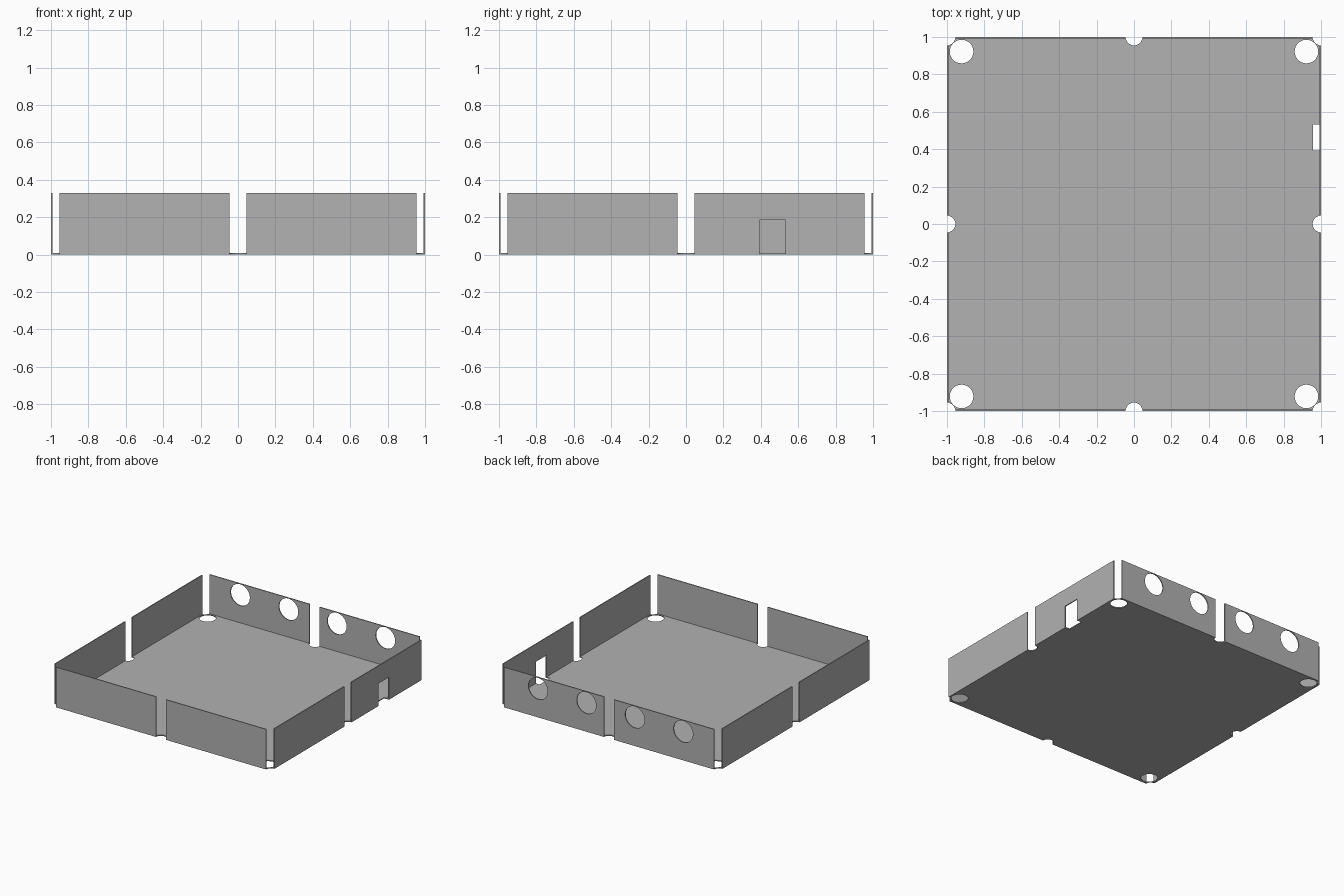
import bpy, bmesh
from math import radians
from mathutils import Matrix, Vector

cube = bpy.data.objects.get("Cube")
if cube:
    bpy.data.objects.remove(cube, do_unlink=True)

HEIGHT = 0.33      # rim height
SHEET = 0.008      # material thickness
GAP = 0.045        # radius of the edge notches
WINDOW = ((0.957, 0.394, -0.1), (1.1, 0.532, 0.185))

grey = bpy.data.materials.new("plain grey")
grey.use_nodes = True
grey.diffuse_color = (0.445, 0.445, 0.445, 1)
grey.node_tree.nodes["Principled BSDF"].inputs["Base Color"].default_value = grey.diffuse_color


def add_box(bm, low, high):
    low, high = Vector(low), Vector(high)
    bmesh.ops.create_cube(bm, size=1, matrix=Matrix.Translation((low + high) / 2)
                          @ Matrix.Diagonal((high - low).to_4d()))


def add_cylinder(bm, centre, radius, tilt=0):
    bmesh.ops.create_cone(bm, cap_ends=True, segments=48, radius1=radius, radius2=radius, depth=0.2,
                          matrix=Matrix.Translation(centre) @ Matrix.Rotation(radians(tilt), 4, "X"))


def make(name, bm):
    mesh = bpy.data.meshes.new(name)
    bm.to_mesh(mesh)
    bm.free()
    mesh.materials.append(grey)
    obj = bpy.data.objects.new(name, mesh)
    bpy.context.collection.objects.link(obj)
    return obj


def cut(obj, bm):
    cutter = make("cutter", bm)
    cutter.hide_render = True
    mod = obj.modifiers.new("cut", "BOOLEAN")
    mod.operation, mod.solver, mod.object = "DIFFERENCE", "EXACT", cutter
    bpy.context.view_layer.objects.active = obj
    bpy.ops.object.modifier_apply(modifier=mod.name)
    bpy.data.objects.remove(cutter, do_unlink=True)


# Floor with corner holes, edge notches and a slot below the window
bm = bmesh.new()
add_box(bm, (-1, -1, 0), (1, 1, SHEET))
floor = make("floor", bm)
bm = bmesh.new()
for x in (-1, 0, 1):
    for y in (-1, 0, 1):
        if x or y:
            add_cylinder(bm, (x, y, 0), GAP)
        if x and y:
            add_cylinder(bm, (x * 0.922, y * 0.922, 0), 0.063)
add_box(bm, *WINDOW)
cut(floor, bm)

# Two upright panels along each edge, separated by the notches
panels = {}
for side, turn in (("front", 0), ("left", 90), ("back", 180), ("right", 270)):
    for half, start in (("a", GAP - 1), ("b", GAP)):
        bm = bmesh.new()
        add_box(bm, (start, -1, SHEET), (start + 1 - 2 * GAP, SHEET - 1, HEIGHT))
        bm.transform(Matrix.Rotation(radians(turn), 4, "Z"))
        panels[side + half] = make(f"{side}_wall_{half}", bm)

# Window in the left wall
bm = bmesh.new()
add_box(bm, *WINDOW)
cut(panels["leftb"], bm)

# Round holes along the back wall
for name, holes in (("backa", (0.205, 0.645)), ("backb", (-0.675, -0.235))):
    bm = bmesh.new()
    for x in holes:
        add_cylinder(bm, (x, 1, 0.237), 0.088, tilt=90)
    cut(panels[name], bm)
